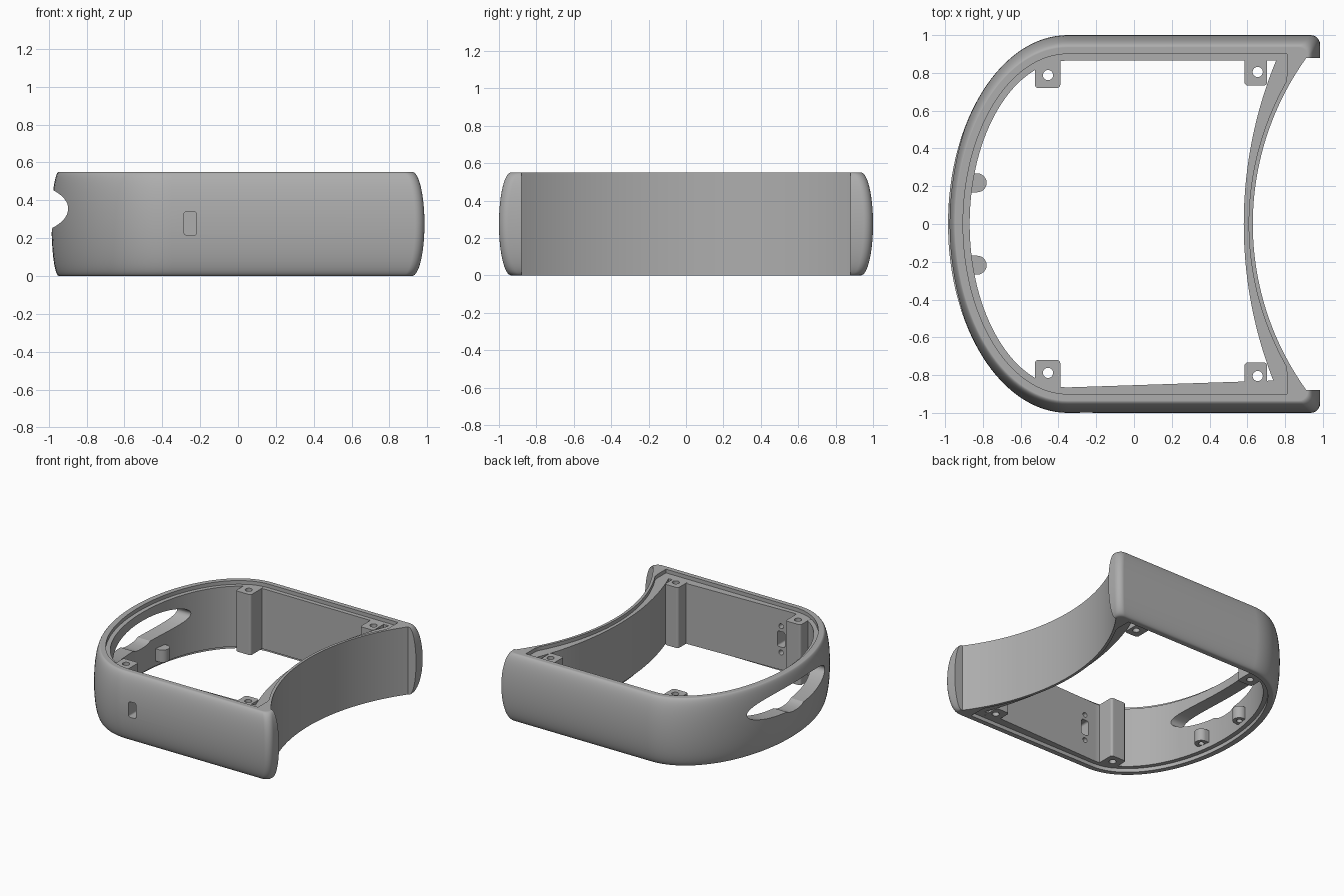
import bpy, bmesh
from math import sin, cos, pi, sqrt, copysign

cube = bpy.data.objects.get("Cube")
if cube:
    bpy.data.objects.remove(cube, do_unlink=True)

grey = bpy.data.materials.new("plain grey")
grey.use_nodes = True
colour = (0.42, 0.42, 0.42, 1)
grey.diffuse_color = colour
grey.node_tree.nodes["Principled BSDF"].inputs["Base Color"].default_value = colour

H = 0.55       # height
CX = -0.35     # centre of the rounded end
STEP = 0.03    # depth of the rebate


def finish(bm, name):
    bmesh.ops.recalc_face_normals(bm, faces=bm.faces)
    mesh = bpy.data.meshes.new(name)
    bm.to_mesh(mesh)
    bm.free()
    mesh.materials.append(grey)
    ob = bpy.data.objects.new(name, mesh)
    bpy.context.collection.objects.link(ob)
    return ob


def prism(name, pts, lo, hi, axis="z"):
    """Extrude a flat outline between lo and hi along an axis."""
    place = {"z": lambda u, v, w: (u, v, w),
             "y": lambda u, v, w: (u, w, v),
             "x": lambda u, v, w: (w, u, v)}[axis]
    bm = bmesh.new()
    low, high = [[bm.verts.new(place(u, v, w)) for u, v in pts] for w in (lo, hi)]
    bm.faces.new(low)
    bm.faces.new(high)
    for i in range(len(pts)):
        j = (i + 1) % len(pts)
        bm.faces.new((low[i], low[j], high[j], high[i]))
    return finish(bm, name)


def boolean(target, tool, operation="DIFFERENCE"):
    mod = target.modifiers.new("join", "BOOLEAN")
    mod.operation = operation
    mod.solver = "EXACT"
    mod.object = tool
    bpy.context.view_layer.objects.active = target
    bpy.ops.object.modifier_apply(modifier=mod.name)
    bpy.data.objects.remove(tool, do_unlink=True)


def oval(u, v, a, b, n=20, power=2.0):
    def f(c):
        return copysign(abs(c) ** (2 / power), c)
    return [(u + a * f(cos(2 * pi * i / n)), v + b * f(sin(2 * pi * i / n)))
            for i in range(n)]


def rounded_box(u0, u1, v0, v1, r, n=5):
    pts = []
    for k, (u, v) in enumerate([(u1 - r, v1 - r), (u0 + r, v1 - r),
                                (u0 + r, v0 + r), (u1 - r, v0 + r)]):
        for i in range(n + 1):
            t = pi / 2 * (k + i / n)
            pts.append((u + r * cos(t), v + r * sin(t)))
    return pts


def half_oval(a, b, n=64):
    return [(CX - a * sin(pi * i / n), b * cos(pi * i / n)) for i in range(n + 1)]


def arc(centre, radius, b, limit=9, n=48):
    ys = [-b + 2 * b * i / n for i in range(n + 1)]
    return [(min(limit, centre - sqrt(radius ** 2 - y * y)), y) for y in ys]


# Bulging outer body, stacked from rings
def outer_ring(d):
    pts = half_oval(0.635 - 0.6 * d, 1 - d)
    r = 0.05
    for start, side in ((-pi / 2, -1), (0, 1)):
        for i in range(7):
            t = start + pi / 2 * i / 6
            pts.append((0.985 - d - r + r * cos(t), side * (1 - d - r) + r * sin(t)))
    return pts


bm = bmesh.new()
rings = []
LEVELS = 32
for k in range(LEVELS + 1):
    phi = pi * (k / LEVELS - 0.5)
    z = H / 2 * (1 + sin(phi))
    rings.append([bm.verts.new((x, y, z)) for x, y in outer_ring(0.065 * (1 - cos(phi)))])
for lower, upper in zip(rings, rings[1:]):
    for i in range(len(lower)):
        j = (i + 1) % len(lower)
        bm.faces.new((lower[i], lower[j], upper[j], upper[i]))
bm.faces.new(rings[0])
bm.faces.new(rings[-1])
shell = finish(bm, "shell")

# Concave end
boolean(shell, prism("end_cutter", arc(2.136, 1.507, 0.88) + [(1.3, 0.88), (1.3, -0.88)],
                     -0.1, H + 0.1))

# Open interior and the rebates around both rims
boolean(shell, prism("inside_cutter", half_oval(0.52, 0.865) + arc(2.856, 2.275, 0.865)[1:-1]
                     + [(0.752, 0.865)], -0.1, H + 0.1))
for lo, hi in ((-0.1, STEP), (H - STEP, H + 0.1)):
    boolean(shell, prism("rebate_cutter", half_oval(0.555, 0.9) + arc(2.136, 1.529, 0.9, 0.81),
                         lo, hi))

# Long slot in the rounded end, with a dip in its lower edge
boolean(shell, prism("slot_cutter", oval(0, 0.352, 0.5, 0.1, 48, 2.2), -1.2, -0.6, "x"))
boolean(shell, prism("dip_cutter", oval(0, 0.3, 0.13, 0.07, 32, 2.5), -1.2, -0.6, "x"))

# Side port with two blind screw holes inside
PX, PZ = -0.252, 0.278
boolean(shell, prism("port_cutter", rounded_box(PX - 0.033, PX + 0.033, PZ - 0.063, PZ + 0.063, 0.015),
                     -1.2, -0.8, "y"))
for s in (-1, 1):
    boolean(shell, prism("screw_cutter", oval(PX, PZ + s * 0.107, 0.02, 0.02), -0.93, -0.8, "y"))

parts = [shell]

# Screw posts in the four corners
for side, word in ((-1, "front"), (1, "back")):
    for end, x0, x1, y0, hx, hy in (("left_end", -0.525, -0.39, 0.72, -0.455, 0.788),
                                    ("right_end", 0.585, 0.705, 0.733, 0.655, 0.805)):
        ya, yb = sorted((side * y0, side * 0.89))
        post = prism(f"{word}_{end}_post", rounded_box(x0, x1, ya, yb, 0.018),
                     STEP - 0.001, H - STEP + 0.001)
        boolean(post, prism("hole_cutter", oval(hx, side * hy, 0.027, 0.027, 24), -0.1, H + 0.1))
        parts.append(post)

# Small tongues below the slot, drilled from underneath
for side, word in ((-1, "front"), (1, "back")):
    y = side * 0.218
    tip = [(-0.83 + 0.05 * cos(t), y + 0.05 * sin(t))
           for t in [pi * (i / 12 - 0.5) for i in range(13)]]
    tongue = prism(f"{word}_tongue", tip + [(-0.91, y + 0.05), (-0.91, y - 0.05)], 0.07, 0.17)
    boolean(tongue, prism("hole_cutter", oval(-0.83, y, 0.022, 0.022), 0, 0.14))
    parts.append(tongue)

# Smooth shading with sharp edges kept
bpy.ops.object.select_all(action="DESELECT")
for ob in parts:
    ob.select_set(True)
bpy.context.view_layer.objects.active = shell
bpy.ops.object.shade_smooth_by_angle(angle=pi / 6)
for ob in parts:
    weighted = ob.modifiers.new("weighted", "WEIGHTED_NORMAL")
    weighted.keep_sharp = True
